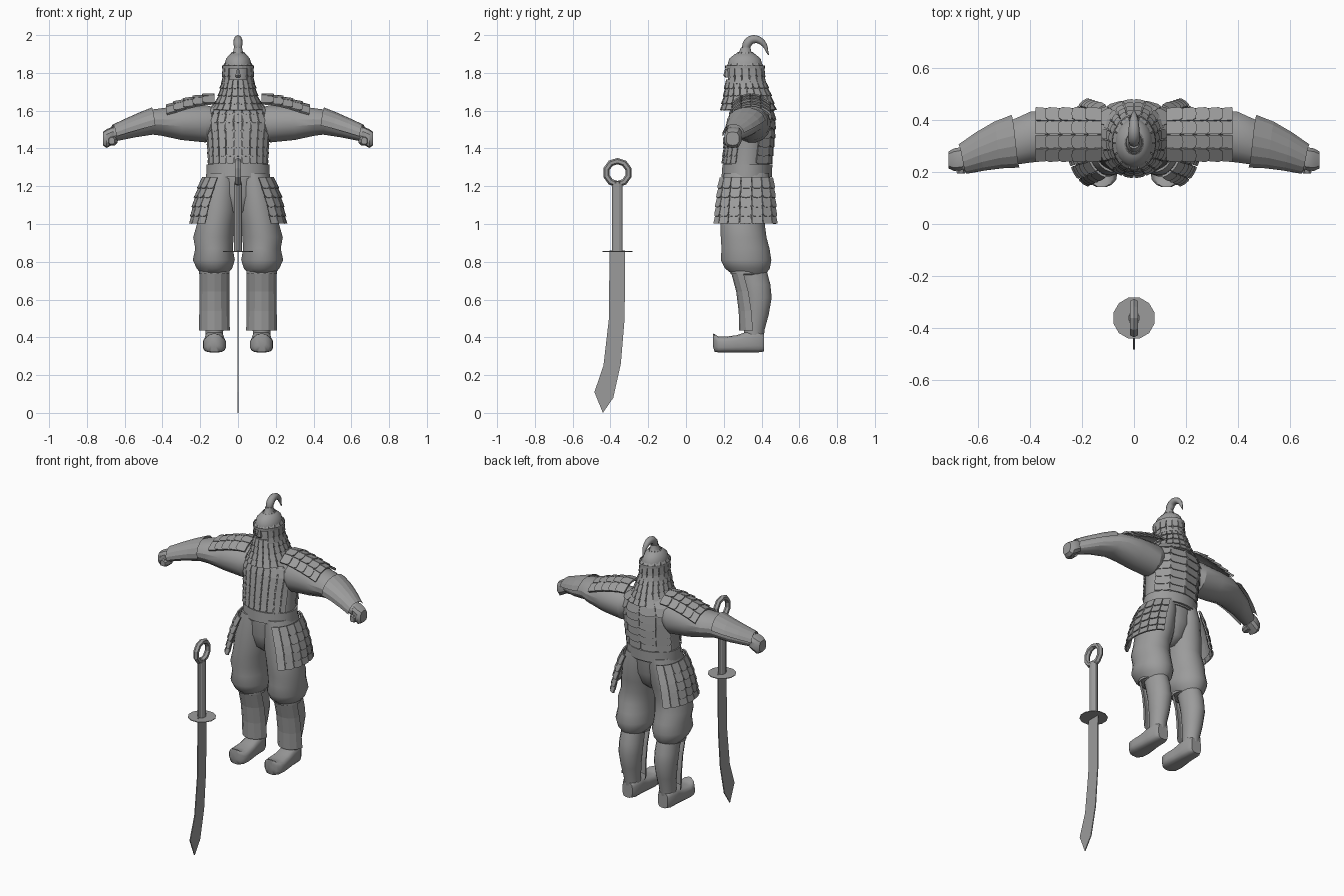
import bpy, bmesh, math
from mathutils import Vector

cube = bpy.data.objects.get("Cube")
if cube:
    bpy.data.objects.remove(cube, do_unlink=True)

grey = bpy.data.materials.new("plain grey")
grey.use_nodes = True
tone = (0.33, 0.33, 0.33, 1)
grey.diffuse_color = tone
grey.node_tree.nodes["Principled BSDF"].inputs["Base Color"].default_value = tone


def finish(name, bm, smooth=None, mirror=False):
    bmesh.ops.recalc_face_normals(bm, faces=bm.faces)
    mesh = bpy.data.meshes.new(name)
    bm.to_mesh(mesh)
    bm.free()
    if smooth:
        mesh.shade_smooth()
        mesh.set_sharp_from_angle(angle=math.radians(smooth))
    mesh.materials.append(grey)
    ob = bpy.data.objects.new(name, mesh)
    bpy.context.collection.objects.link(ob)
    if mirror:
        mod = ob.modifiers.new("Mirror", 'MIRROR')
        mod.use_mirror_merge = False
    return ob


def place(axis, t, a, b):
    return Vector({'x': (t, a, b), 'y': (a, t, b), 'z': (a, b, t)}[axis])


def ring_point(axis, row, ang, power=1, grow=0):
    t, a, b, ra, rb = row
    c, s = math.cos(ang), math.sin(ang)
    c = math.copysign(abs(c) ** power, c)
    s = math.copysign(abs(s) ** power, s)
    return place(axis, t, a + (ra + grow) * c, b + (rb + grow) * s)


def loft(name, axis, rows, n=16, power=1, smooth=40, mirror=False):
    """Closed body through elliptical sections (position, centre a, centre b, radius a, radius b)."""
    bm = bmesh.new()
    rings = [[bm.verts.new(ring_point(axis, r, math.tau * (i + .5) / n, power))
              for i in range(n)] for r in rows]
    for p, q in zip(rings, rings[1:]):
        for i in range(n):
            j = (i + 1) % n
            bm.faces.new((p[i], p[j], q[j], q[i]))
    bm.faces.new(rings[0])
    bm.faces.new(rings[-1])
    return finish(name, bm, smooth, mirror)


def section(rows, t):
    """Interpolated section at position t."""
    rows = sorted(rows)
    for p, q in zip(rows, rows[1:]):
        if t <= q[0]:
            f = (t - p[0]) / (q[0] - p[0])
            return [x + (y - x) * f for x, y in zip(p, q)]
    return rows[-1]


def wrap(rows, a0, a1, t0, t1, grow=0, axis='z'):
    """Surface patch that hugs a lofted body."""
    def surf(u, v):
        return ring_point(axis, section(rows, t0 + (t1 - t0) * v),
                          math.radians(a0 + (a1 - a0) * u), 1, grow)
    return surf


OUTLINE = [(0, 0), (.5, 0), (1, 0), (1, .8), (.85, 1), (.5, 1.03), (.15, 1), (0, .8)]


def scales(name, surf, cols, rows, thick=.008, lift=.008, gap=.05, lap=.12, mirror=False):
    """Overlapping lamellar plates laid over a surface patch."""
    bm = bmesh.new()
    e = .002
    for r in range(rows):
        for c in range(cols):
            inner, outer = [], []
            for x, y in OUTLINE:
                u = (c + gap + x * (1 - 2 * gap)) / cols
                v = min((r + y * (1 + lap)) / rows, 1)
                du = surf(u + e, v) - surf(u - e, v)
                w = min(max(v, e), 1 - e)
                dv = surf(u, w + e) - surf(u, w - e)
                n = dv.cross(du).normalized()
                base = surf(u, v) + n * lift * y
                inner.append(bm.verts.new(base))
                outer.append(bm.verts.new(base + n * thick))
            k = len(OUTLINE)
            bm.faces.new(inner[::-1])
            bm.faces.new(outer)
            for i in range(k):
                j = (i + 1) % k
                bm.faces.new((inner[i], inner[j], outer[j], outer[i]))
    return finish(name, bm, None, mirror)


def shell(name, surf, nu, nv, thick, mirror=True):
    """Curved sheet of armour with real thickness."""
    bm = bmesh.new()
    g = [[bm.verts.new(surf(i / nu, j / nv)) for i in range(nu + 1)] for j in range(nv + 1)]
    for j in range(nv):
        for i in range(nu):
            bm.faces.new((g[j][i], g[j + 1][i], g[j + 1][i + 1], g[j][i + 1]))
    bmesh.ops.solidify(bm, geom=bm.faces[:], thickness=thick)
    return finish(name, bm, None, mirror)


# Torso, belt and lamellar coat
torso = [(1.24, 0, .32, .165, .125), (1.32, 0, .32, .16, .122), (1.45, 0, .335, .167, .123),
         (1.55, 0, .345, .18, .118), (1.62, 0, .35, .15, .1), (1.68, 0, .34, .07, .07)]
loft("torso", 'z', torso, 24)
loft("belt", 'z', [(1.25, 0, .322, .17, .135), (1.315, 0, .325, .168, .133)], 24)
scales("chest_scales", wrap(torso, -155, -25, 1.63, 1.32, .001), 9, 7, .006, .004)
scales("back_bands", wrap(torso, 22, 158, 1.65, 1.32, .002), 4, 7, .007, .007, .01)

# Trousers and lower legs
loft("trouser_legs", 'z', [
    (1.27, .08, .32, .082, .12), (1.2, .09, .318, .095, .128), (1.08, .105, .308, .105, .125),
    (1.0, .118, .3, .1, .118), (.93, .13, .305, .108, .122), (.87, .127, .315, .1, .128),
    (.81, .128, .318, .112, .135), (.765, .125, .325, .095, .12), (.73, .125, .335, .065, .085)],
    24, mirror=True)
loft("pelvis", 'z', [(1.27, 0, .32, .15, .12), (1.15, 0, .315, .13, .115),
                     (1.07, 0, .31, .08, .09), (1.03, 0, .31, .03, .04)], 20)
loft("lower_legs", 'z', [
    (.76, .125, .345, .064, .082), (.68, .125, .368, .068, .08), (.61, .125, .38, .068, .075),
    (.52, .125, .375, .058, .064), (.44, .125, .362, .048, .055), (.37, .125, .358, .046, .052)],
    16, mirror=True)
greave = [(.43, .125, .37, .083, .088), (.6, .125, .355, .08, .078), (.75, .125, .315, .08, .078)]
shell("greaves", wrap(greave, 190, 350, .745, .435), 6, 3, .012)
loft("greave_rims", 'z', [(.735, .125, .315, .082, .081), (.75, .125, .313, .082, .081)],
     16, mirror=True)

# Boots with upturned toes
loft("boots", 'y', [
    (.412, .125, .372, .035, .048), (.385, .125, .378, .05, .058), (.32, .125, .375, .052, .055),
    (.27, .125, .366, .056, .046), (.21, .125, .362, .062, .042), (.172, .125, .362, .058, .042),
    (.152, .125, .37, .04, .048), (.143, .125, .385, .02, .035)], 16, .6, 45, True)

# Hip armour
tasset = [(1.0, .15, .315, .095, .16), (1.12, .125, .317, .1, .15), (1.25, .085, .32, .095, .135)]
scales("hip_scales", wrap(tasset, -78, 78, 1.245, 1.0), 7, 5, .009, .008, .03, .2, True)
shell("hip_lining", wrap(tasset, -76, 76, 1.245, 1.02, -.002), 14, 5, .004)

# Arms, bracers and fists
arm = [(.1, .35, 1.545, .07, .07), (.17, .35, 1.53, .1, .1), (.3, .345, 1.535, .1, .092),
       (.4, .335, 1.54, .1, .075), (.45, .32, 1.54, .092, .068), (.55, .298, 1.512, .074, .055),
       (.66, .25, 1.475, .045, .04)]
loft("arms", 'x', arm, 16, smooth=25, mirror=True)


def bracer(u, v):
    p = wrap(arm, 192, 8, .455, .66, .012, 'x')(u, v)
    p.x += .035 * (u - .5)
    return p


shell("bracers", bracer, 8, 3, .012)
loft("fists", 'x', [
    (.635, .258, 1.478, .036, .034), (.665, .252, 1.468, .046, .047), (.695, .248, 1.452, .045, .05),
    (.715, .247, 1.452, .034, .036)], 10, .7, 30, True)
loft("thumbs", 'y', [(.195, .668, 1.44, .016, .018), (.215, .665, 1.44, .024, .026),
                     (.25, .66, 1.445, .024, .028)], 8, .8, 30, True)


# Shoulder armour
def shoulder(u, v):
    return Vector((.125 + .25 * v, .25 + .19 * u,
                   1.678 - .062 * v ** 1.6 - .045 * (2 * u - 1) ** 2))


scales("shoulder_scales", shoulder, 4, 5, .012, .008, .025, .2, True)
shell("shoulder_lining", shoulder, 6, 5, .004)

# Head, helmet and hanging neck guard
helmet = [(1.6, 0, .33, .125, .135), (1.68, 0, .325, .09, .112), (1.76, 0, .315, .07, .092),
          (1.84, 0, .312, .073, .094), (1.875, 0, .312, .064, .084), (1.9, 0, .313, .042, .054),
          (1.91, 0, .314, .015, .02)]
loft("helmet_core", 'z', helmet, 24)
scales("helmet_ribs", wrap(helmet, 0, 360, 1.905, 1.825, .001), 14, 1, .007, .003, .06)
shell("brow_band", wrap(helmet, 0, 360, 1.84, 1.822, .012), 24, 1, .006, False)
scales("cheek_scales", wrap(helmet, -55, 235, 1.83, 1.74, .002), 13, 2, .007, .006)
scales("neck_scales", wrap(helmet, -90, 270, 1.765, 1.6, .002), 20, 4, .008, .008, .05, .2)
loft("nose", 'z', [(1.82, 0, .218, .008, .012), (1.785, 0, .214, .016, .016),
                   (1.775, 0, .218, .012, .01)], 6)
loft("plume_socket", 'z', [(1.895, 0, .314, .034, .044), (1.915, 0, .314, .026, .032),
                           (1.935, 0, .316, .022, .026)], 12)

# Plume: tapered tube bent backwards
curve = bpy.data.curves.new("plume", 'CURVE')
curve.dimensions = '3D'
curve.bevel_depth = .02
curve.bevel_resolution = 2
curve.resolution_u = 5
curve.use_fill_caps = True
path = [(.315, 1.91, .9), (.326, 1.957, 1.2), (.358, 1.978, 1.1), (.405, 1.96, .8), (.437, 1.895, .15)]
spline = curve.splines.new('BEZIER')
spline.bezier_points.add(len(path) - 1)
for bp, (y, z, rad) in zip(spline.bezier_points, path):
    bp.co = (0, y, z)
    bp.radius = rad
    bp.handle_left_type = bp.handle_right_type = 'AUTO'
curve.materials.append(grey)
plume = bpy.data.objects.new("plume", curve)
bpy.context.collection.objects.link(plume)
bpy.ops.object.select_all(action='DESELECT')
plume.select_set(True)
bpy.context.view_layer.objects.active = plume
bpy.ops.object.convert(target='MESH')

# Sabre standing point down
edge = [(-.405, .86), (-.408, .5), (-.437, .25), (-.485, .11), (-.44, .0),
        (-.385, .08), (-.345, .26), (-.325, .5), (-.322, .86)]
bm = bmesh.new()
face = bm.faces.new([bm.verts.new((-.003, y, z)) for y, z in edge])
side = bmesh.ops.extrude_face_region(bm, geom=[face])["geom"]
bmesh.ops.translate(bm, vec=(.006, 0, 0), verts=[v for v in side if isinstance(v, bmesh.types.BMVert)])
finish("sabre_blade", bm)
sy = -.363
loft("sabre_guard", 'z', [(.853, 0, sy, .082, .082), (.857, 0, sy, .082, .082)], 12, smooth=None)
loft("sabre_grip", 'z', [(.857, 0, sy, .022, .029), (1.215, 0, sy, .022, .029)], 12, smooth=None)
loft("sabre_collar", 'z', [(1.19, 0, sy, .021, .022), (1.225, 0, sy, .021, .022)], 8, smooth=None)
bpy.ops.mesh.primitive_torus_add(major_segments=10, minor_segments=6, major_radius=.061,
                                 minor_radius=.017, location=(0, sy, 1.272),
                                 rotation=(0, math.pi / 2, 0))
pommel = bpy.context.object
pommel.name = "sabre_ring"
pommel.data.materials.append(grey)
